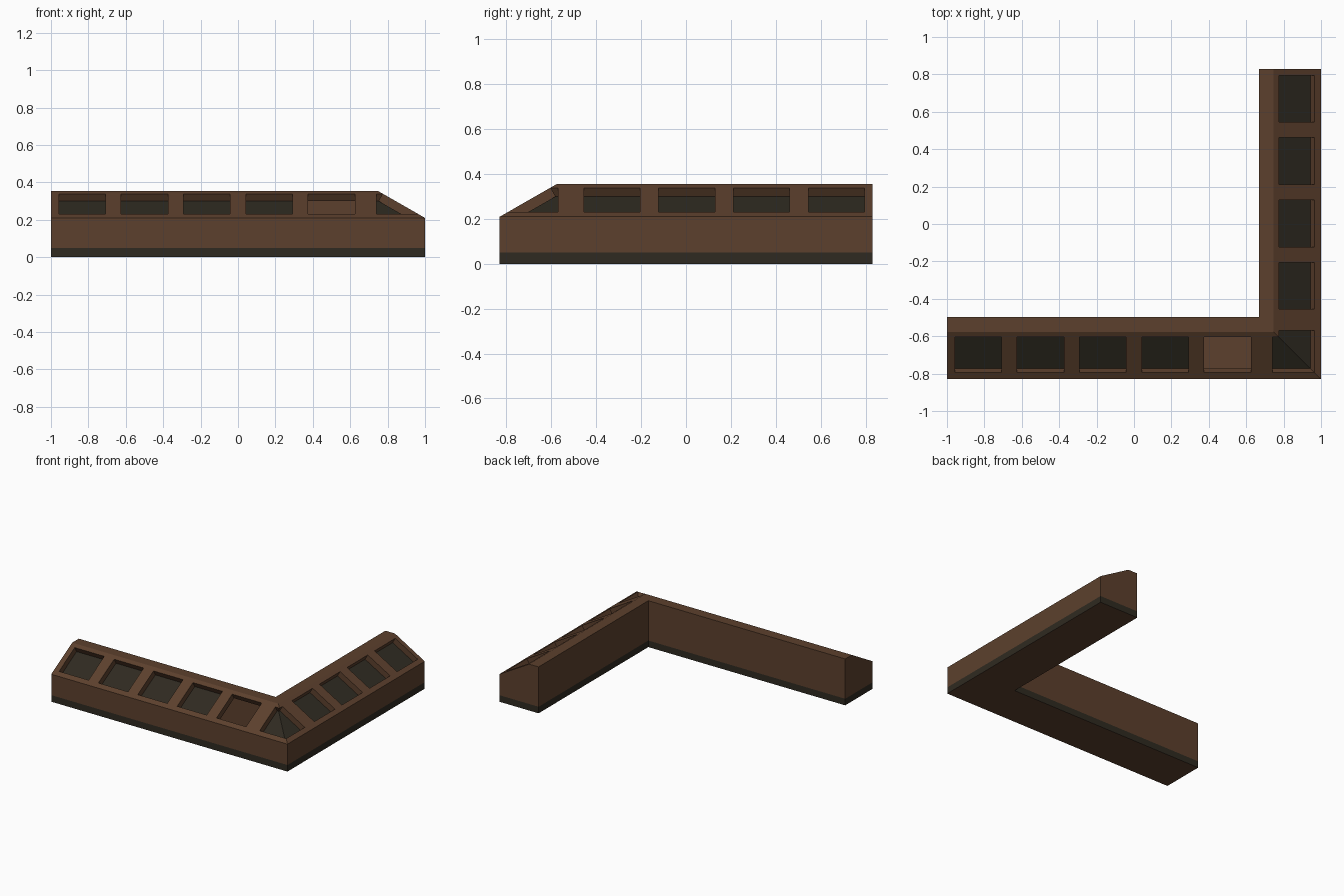
import bpy, bmesh
from mathutils import Vector

cube = bpy.data.objects.get("Cube")
if cube:
    bpy.data.objects.remove(cube, do_unlink=True)


def material(name, rgb):
    m = bpy.data.materials.new(name)
    m.use_nodes = True
    m.diffuse_color = (*rgb, 1)
    m.node_tree.nodes["Principled BSDF"].inputs["Base Color"].default_value = (*rgb, 1)
    return m


WOOD = material("brown wood", (0.107, 0.051, 0.026))
DARK = material("dark lining", (0.028, 0.023, 0.015))

FRONT, BACK, LEFT, RIGHT = -0.83, 0.83, 1.0, -1.0
MITRE = LEFT + FRONT            # the corner mitre lies on x + y = MITRE
PLINTH, EDGE, TOP = 0.05, 0.21, 0.355
SLOPE, DEPTH = 0.253, 0.333     # inward run of the slope, full counter depth


def make_object(name, bm):
    bmesh.ops.recalc_face_normals(bm, faces=bm.faces)
    mesh = bpy.data.meshes.new(name)
    bm.to_mesh(mesh)
    bm.free()
    for m in (WOOD, DARK):
        mesh.materials.append(m)
    ob = bpy.data.objects.new(name, mesh)
    bpy.context.collection.objects.link(ob)
    return ob


# Counter: cross-section (inward distance, height) swept round the corner
profile = [(0, 0), (0, PLINTH), (0, EDGE), (SLOPE, TOP),
           (DEPTH, TOP), (DEPTH, PLINTH), (DEPTH, 0)]
bm = bmesh.new()
rings = [[bm.verts.new(place(d, z)) for d, z in profile] for place in (
    lambda d, z: (RIGHT, FRONT + d, z),
    lambda d, z: (LEFT - d, FRONT + d, z),
    lambda d, z: (LEFT - d, BACK, z))]
n = len(profile)
for a, b in zip(rings, rings[1:]):
    for i in range(n):
        j = (i + 1) % n
        bm.faces.new((a[i], a[j], b[j], b[i]))
for r in (rings[0], rings[2]):
    bm.faces.new((r[0], r[1], r[5], r[6]))
    bm.faces.new(r[1:6])
# Dark plinth band on the upright faces at the foot
for f in bm.faces:
    zs = [v.co.z for v in f.verts]
    f.material_index = int(0 < max(zs) <= PLINTH + 0.001)
counter = make_object("corner_counter", bm)

# Tray cutters: boxes set square to the slope
along = Vector((SLOPE, TOP - EDGE)).normalized()
out = Vector((-along.y, along.x))
start = Vector((0, EDGE))
low, high = [start + along * (d / along.x) for d in (0.035, 0.225)]
section = [low + out * 0.02, high + out * 0.02, high - out * 0.045, low - out * 0.045]


def tray(bm, x0, x1):
    ends = [[bm.verts.new((x, FRONT + p.x, p.y)) for p in section] for x in (x0, x1)]
    faces = [bm.faces.new(e) for e in ends]
    for i in range(4):
        j = (i + 1) % 4
        f = bm.faces.new((ends[0][i], ends[0][j], ends[1][j], ends[1][i]))
        f.material_index = int(i == 2)      # tray floor
        faces.append(f)
    return faces


bm = bmesh.new()
# Corner tray, mitred along the hip
tray(bm, 0.74, 1.2)
bmesh.ops.bisect_plane(bm, geom=bm.verts[:] + bm.edges[:] + bm.faces[:],
                       plane_co=(LEFT, FRONT, 0), plane_no=(1, 1, 0), clear_outer=True)
# Straight trays along the front arm
for k in (-1, 0, 1, 2):
    c = k / 3 - 1 / 6
    tray(bm, c - 0.125, c + 0.125)
# Reflect them all onto the side arm
copy = bmesh.ops.duplicate(bm, geom=bm.verts[:] + bm.edges[:] + bm.faces[:])["geom"]
for v in copy:
    if isinstance(v, bmesh.types.BMVert):
        v.co.x, v.co.y = MITRE - v.co.y, MITRE - v.co.x
bmesh.ops.remove_doubles(bm, verts=bm.verts, dist=0.0001)
# One more tray at the far end of the front arm
tray(bm, -5 / 6 - 0.125, -5 / 6 + 0.125)
cutter = make_object("tray_cutter", bm)
cutter.hide_render = True

# Cut the trays
mod = counter.modifiers.new("trays", "BOOLEAN")
mod.operation, mod.solver, mod.object = "DIFFERENCE", "EXACT", cutter
bpy.context.view_layer.objects.active = counter
bpy.ops.object.modifier_apply(modifier=mod.name)
bpy.data.objects.remove(cutter, do_unlink=True)

# The tray nearest the corner has no floor and opens into the hollow counter
bm = bmesh.new()
bm.from_mesh(counter.data)
gone = [f for f in bm.faces if f.material_index == 1
        and f.calc_center_median().z > EDGE * 0.9
        and 0.3 < f.calc_center_median().x < 0.65]
bmesh.ops.delete(bm, geom=gone, context="FACES")
bm.to_mesh(counter.data)
bm.free()
